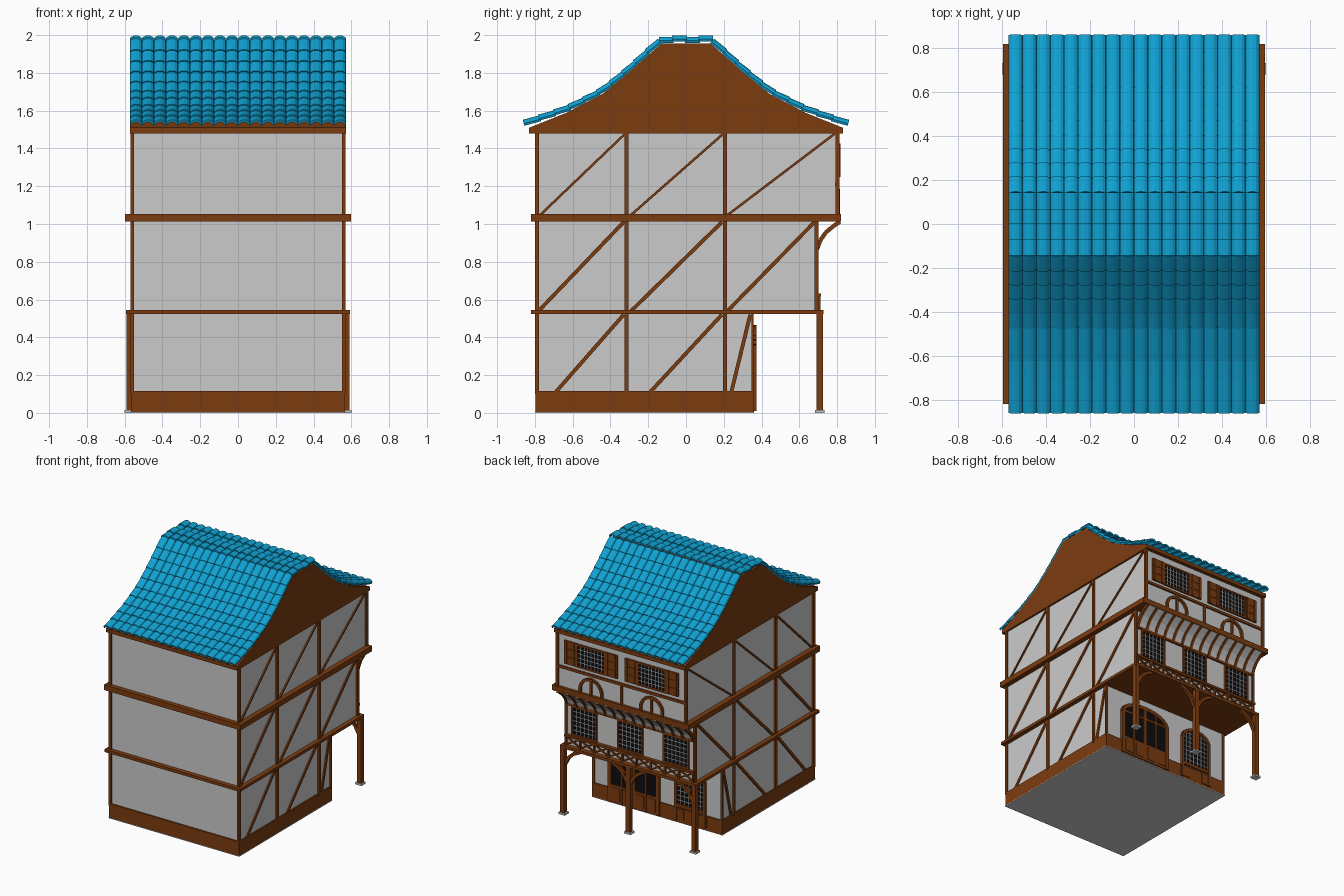
import bpy, bmesh, math
from mathutils import Vector, Matrix

if "Cube" in bpy.data.objects:
    bpy.data.objects.remove(bpy.data.objects["Cube"])


def material(name, rgb):
    m = bpy.data.materials.new(name)
    m.diffuse_color = (*rgb, 1)
    m.use_nodes = True
    m.node_tree.nodes["Principled BSDF"].inputs["Base Color"].default_value = m.diffuse_color
    return m


WOOD = material("wood", (0.2, 0.045, 0.005))
TILE = material("tile_blue", (0.005, 0.36, 0.65))
GLASS = material("glass", (0.004, 0.004, 0.005))


def finish(bm, name, mat=None):
    bmesh.ops.recalc_face_normals(bm, faces=bm.faces)
    me = bpy.data.meshes.new(name)
    bm.to_mesh(me)
    bm.free()
    if mat:
        me.materials.append(mat)
    ob = bpy.data.objects.new(name, me)
    bpy.context.collection.objects.link(ob)
    return ob


def box(bm, x0, x1, y0, y1, z0, z1):
    m = Matrix.Translation(((x0 + x1) / 2, (y0 + y1) / 2, (z0 + z1) / 2))
    bmesh.ops.create_cube(bm, size=1, matrix=m @ Matrix.Diagonal((x1 - x0, y1 - y0, z1 - z0, 1)))


def prism(bm, pts, axis, a, b):
    place = (lambda u, v, w: (w, u, v)) if axis == 'X' else (lambda u, v, w: (u, w, v))
    lo = [bm.verts.new(place(u, v, a)) for u, v in pts]
    hi = [bm.verts.new(place(u, v, b)) for u, v in pts]
    bm.faces.new(lo)
    bm.faces.new(hi[::-1])
    for i in range(len(pts)):
        j = (i + 1) % len(pts)
        bm.faces.new((lo[i], lo[j], hi[j], hi[i]))


def strip(bm, pts, w, axis, a, b):
    """A flat bar of width w following a 2D path."""
    for p, q in zip(pts, pts[1:]):
        p, q = Vector(p), Vector(q)
        d = (q - p).normalized()
        n = Vector((-d.y, d.x)) * w / 2
        prism(bm, [p + n, p - n, q - n, q + n], axis, a, b)


def arch(cx, hw, z0, zs, rise, n=14):
    top = [(cx + hw * math.cos(math.pi * i / n), zs + rise * math.sin(math.pi * i / n)) for i in range(n + 1)]
    return ([(cx + hw, z0)] if z0 < zs else []) + top + ([(cx - hw, z0)] if z0 < zs else [])


# plaster storeys, stepping out toward the back facade
bm = bmesh.new()
for y1, z0, z1 in [(0.35, 0.01, 0.53), (0.69, 0.53, 1.02), (0.80, 1.04, 1.49)]:
    box(bm, -0.557, 0.557, -0.785, y1, z0, z1)
finish(bm, "plaster_walls")

bm = bmesh.new()
box(bm, -0.57, 0.57, -0.8, 0.36, 0, 0.006)
finish(bm, "foundation_slab")

# plinth and floor belts
bm = bmesh.new()
box(bm, -0.567, 0.567, -0.798, 0.36, 0.004, 0.115)
box(bm, -0.592, 0.592, -0.82, 0.728, 0.524, 0.546)
box(bm, -0.597, 0.597, -0.82, 0.82, 1.012, 1.054)
finish(bm, "plinth_and_belts", WOOD)

# timber frame on both sides
bm = bmesh.new()
for s in (1, -1):
    a, b = s * 0.55, s * 0.57
    storeys = [
        (0.1, 0.53, (-0.788, -0.315, 0.207, 0.352), [(-0.69, -0.33), (-0.19, 0.19), (0.24, 0.34)], 0.02),
        (0.54, 1.02, (-0.788, -0.315, 0.207, 0.69), [(-0.78, -0.33), (-0.29, 0.19), (0.22, 0.68)], 0.02),
        (1.04, 1.49, (-0.788, -0.315, 0.207, 0.802), [(-0.78, -0.32), (-0.3, 0.2), (0.21, 0.79)], 0.013)]
    for k, (z0, z1, posts, diagonals, w) in enumerate(storeys):
        for y in posts:
            hw = 0.006 if y == 0.352 else 0.011
            box(bm, *sorted((a, b)), y - hw, y + hw, z0, z1)
        for y0, y1 in diagonals:
            strip(bm, [(y0, max(z0, 0.11)), (y1, z1 - 0.01)], w, 'X', a, s * 0.567)
finish(bm, "side_timber_frame", WOOD)

# attic solid with bell-curved gables
half = [(0.83, 1.48), (0.83, 1.51), (0.63, 1.59), (0.44, 1.69), (0.3, 1.805), (0.13, 1.955)]
bm = bmesh.new()
prism(bm, half + [(-y, z) for y, z in half[::-1]], 'X', -0.572, 0.572)
finish(bm, "attic_gables", WOOD)

# barrel roof tiles laid along the roof curve
COLS, WIDTH = 18, 1.144 / 18
curve = [Vector(p) for p in [(-0.855, 1.53), (-0.63, 1.607), (-0.44, 1.703), (-0.3, 1.818), (-0.14, 1.966)]]


def along(t):
    for p, q in zip(curve, curve[1:]):
        d = (q - p).length
        if t <= d or q == curve[-1]:
            return p + (q - p) * (t / d)
        t -= d


def tile(bm, cx, y, z, angle, length):
    m = Matrix.Translation((cx, y, z)) @ Matrix.Rotation(angle, 4, 'X')
    arc = [(WIDTH / 2 * math.cos(math.pi * i / 6), 0.02 * math.sin(math.pi * i / 6)) for i in range(7)]
    sec = arc + [(x * 0.85, h - 0.012) for x, h in arc[::-1]]
    n0 = len(bm.verts)
    prism(bm, sec, 'Y', -length / 2, length / 2)
    bm.verts.ensure_lookup_table()
    bmesh.ops.transform(bm, matrix=m, verts=bm.verts[n0:])


bm = bmesh.new()
total = sum((q - p).length for p, q in zip(curve, curve[1:]))
ROWS = 10
step = total / ROWS
for c in range(COLS):
    cx = -0.572 + WIDTH * (c + 0.5)
    for r in range(ROWS):
        p, q = along(r * step), along((r + 1) * step)
        mid, ang = (p + q) / 2, math.atan2(q.y - p.y, q.x - p.x) - 0.07
        tile(bm, cx, mid.x, mid.y, ang, step * 1.08)
        tile(bm, cx, -mid.x, mid.y, -ang, step * 1.08)
    for k in range(4):
        tile(bm, cx, -0.105 + 0.07 * k, 1.971 + 0.008 * (k % 2), 0, 0.078)
finish(bm, "roof_tiles", TILE)

# arcade posts, curved braces and stone feet
bm, feet = bmesh.new(), bmesh.new()
for x in (-0.573, 0, 0.573):
    box(bm, x - 0.018, x + 0.018, 0.69, 0.726, 0.01, 0.53)
    box(feet, x - 0.028, x + 0.028, 0.682, 0.734, 0, 0.014)
    for s in (1, -1):
        if abs(x + s * 0.2) < 0.57:
            strip(bm, [(x + s * 0.01, 0.39), (x + s * 0.045, 0.455), (x + s * 0.09, 0.495), (x + s * 0.15, 0.525)],
                  0.025, 'Y', 0.697, 0.719)
finish(bm, "arcade_posts", WOOD)
finish(feet, "post_feet")

# glazing, frames and glazing bars of the back facade
pane, frame, bars = bmesh.new(), bmesh.new(), bmesh.new()


def window(cx, hw, z0, z1, y, nx, nz):
    box(pane, cx - hw, cx + hw, y - 0.01, y + 0.004, z0, z1)
    for s in (1, -1):
        box(frame, cx + s * hw - 0.007, cx + s * hw + 0.007, y - 0.01, y + 0.012, z0, z1)
    for z in (z0, z1):
        box(frame, cx - hw - 0.007, cx + hw + 0.007, y - 0.01, y + 0.012, z - 0.007, z + 0.007)
    for i in range(1, nx):
        x = cx - hw + 2 * hw * i / nx
        box(bars, x - 0.0022, x + 0.0022, y, y + 0.007, z0, z1)
    for i in range(1, nz):
        z = z0 + (z1 - z0) * i / nz
        box(bars, cx - hw, cx + hw, y, y + 0.007, z - 0.0022, z + 0.0022)


for x in (-0.4, 0, 0.4):
    window(x, 0.105, 0.64, 0.86, 0.69, 6, 6)
for x in (-0.265, 0.265):
    window(x, 0.12, 1.25, 1.42, 0.80, 8, 5)

# arched ground-floor window
cx, hw, zs, rise = -0.29, 0.125, 0.36, 0.08
prism(pane, arch(cx, hw, 0.14, zs, rise), 'Y', 0.34, 0.356)
strip(frame, arch(cx, hw, 0.02, zs, rise), 0.022, 'Y', 0.34, 0.37)
box(frame, cx - hw, cx + hw, 0.34, 0.368, 0.125, 0.15)
for s in (-0.5, 0.5):
    box(frame, cx + s * 0.2 - 0.045, cx + s * 0.2 + 0.045, 0.35, 0.366, 0.025, 0.11)
for i in range(1, 7):
    dx = -hw + 2 * hw * i / 7
    x, top = cx + dx, zs + rise * math.sqrt(1 - (dx / hw) ** 2)
    box(bars, x - 0.0022, x + 0.0022, 0.35, 0.361, 0.15, top)
for i in range(1, 8):
    z = 0.14 + 0.3 * i / 8
    w = hw * math.sqrt(1 - (max(0, z - zs) / rise) ** 2)
    box(bars, cx - w, cx + w, 0.35, 0.361, z - 0.0022, z + 0.0022)

# arched double door with fanlight
cx, hw, zs, rise = 0.2, 0.21, 0.36, 0.09
prism(pane, arch(cx, hw, 0.1, zs, rise), 'Y', 0.34, 0.362)
strip(frame, arch(cx, hw, 0.01, zs, rise), 0.028, 'Y', 0.34, 0.372)
box(frame, cx - hw, cx + hw, 0.34, 0.368, 0.01, 0.15)
box(frame, cx - hw, cx + hw, 0.34, 0.37, 0.355, 0.373)
for dx, w, top in [(-0.105, 0.014, 0.43), (0, 0.026, 0.445), (0.105, 0.014, 0.43)]:
    box(frame, cx + dx - w / 2, cx + dx + w / 2, 0.34, 0.37, 0.01, top)
for dx in (-0.155, -0.055, 0.055, 0.155):
    box(frame, cx + dx - 0.035, cx + dx + 0.035, 0.36, 0.372, 0.03, 0.13)
finish(pane, "window_and_door_glass", GLASS)
finish(frame, "window_and_door_frames", WOOD)
finish(bars, "glazing_bars")

# boarded shutters with battens
bm = bmesh.new()
for c in (-0.265, 0.265):
    for s in (-1, 1):
        x = c + s * 0.18
        for k in range(3):
            z = 1.245 + k * 0.062
            box(bm, x - 0.052, x + 0.052, 0.795, 0.812, z, z + 0.059)
        box(bm, x - 0.04, x - 0.026, 0.8, 0.818, 1.25, 1.425)
        box(bm, x + 0.026, x + 0.04, 0.8, 0.818, 1.25, 1.425)
finish(bm, "shutters", WOOD)

# upper facade timbers and half-round ornaments
bm = bmesh.new()
box(bm, -0.56, 0.56, 0.79, 0.812, 1.2, 1.22)
box(bm, -0.01, 0.01, 0.79, 0.81, 1.05, 1.21)
for c in (-0.265, 0.265):
    strip(bm, arch(c, 0.095, 1.05, 1.08, 0.095), 0.02, 'Y', 0.79, 0.816)
    box(bm, c - 0.008, c + 0.008, 0.79, 0.814, 1.05, 1.17)
finish(bm, "upper_facade_timbers", WOOD)

# ribbed cove under the top storey
cove = [(0.695, 0.87), (0.712, 0.915), (0.74, 0.955), (0.775, 0.985), (0.815, 1.012)]
bm = bmesh.new()
strip(bm, cove, 0.008, 'X', -0.55, 0.55)
finish(bm, "cove_panel")
bm = bmesh.new()
for i in range(14):
    x = -0.55 + 1.1 * i / 13
    strip(bm, cove, 0.022, 'X', x - 0.01, x + 0.01)
box(bm, -0.56, 0.56, 0.685, 0.704, 0.862, 0.88)
finish(bm, "cove_ribs", WOOD)

# crossed railing below the middle windows
bm = bmesh.new()
box(bm, -0.565, 0.565, 0.69, 0.716, 0.615, 0.632)
N = 9
for i in range(N + 1):
    x = -0.555 + 1.11 * i / N
    box(bm, x - 0.006, x + 0.006, 0.694, 0.712, 0.54, 0.62)
    if i < N:
        x2 = x + 1.11 / N
        strip(bm, [(x, 0.55), (x2, 0.615)], 0.01, 'Y', 0.695, 0.706)
        strip(bm, [(x, 0.615), (x2, 0.55)], 0.01, 'Y', 0.697, 0.709)
finish(bm, "crossed_railing", WOOD)
